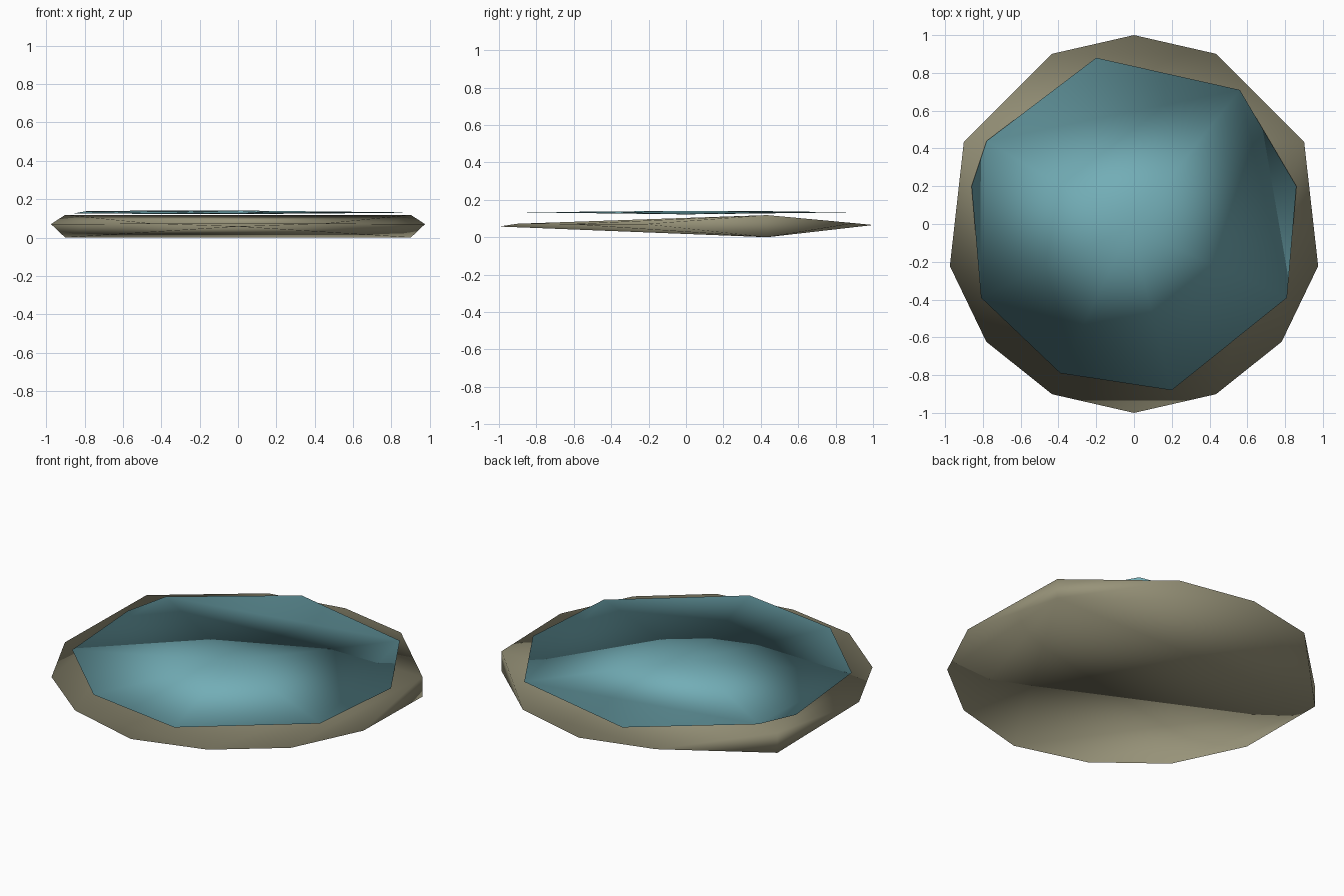
import bpy, bmesh
from math import sin, cos, radians

cube = bpy.data.objects.get("Cube")
if cube:
    bpy.data.objects.remove(cube, do_unlink=True)


def make_material(name, rgb):
    mat = bpy.data.materials.new(name)
    mat.use_nodes = True
    mat.diffuse_color = (*rgb, 1)
    mat.node_tree.nodes["Principled BSDF"].inputs["Base Color"].default_value = (*rgb, 1)
    return mat


def hull_part(name, points, mat):
    """Closed convex solid around the points, smoothly shaded all over."""
    bm = bmesh.new()
    for p in points:
        bm.verts.new(p)
    result = bmesh.ops.convex_hull(bm, input=bm.verts[:])
    loose = {g for g in result["geom_interior"] + result["geom_unused"]
             if isinstance(g, bmesh.types.BMVert)}
    bmesh.ops.delete(bm, geom=list(loose), context='VERTS')
    bmesh.ops.recalc_face_normals(bm, faces=bm.faces[:])
    for face in bm.faces:
        face.smooth = True
    mesh = bpy.data.meshes.new(name)
    bm.to_mesh(mesh)
    bm.free()
    mesh.materials.append(mat)
    obj = bpy.data.objects.new(name, mesh)
    bpy.context.collection.objects.link(obj)
    return obj


stone = make_material("warm grey stone", (0.31, 0.29, 0.19))
water = make_material("teal water", (0.17, 0.42, 0.47))

# Base: faceted rim, thickest along a ridge behind the middle
STEP = 360 / 14
base_points = [(0, 1, 0.065), (0, -1, 0.057)]
for side in (-1, 1):
    for step, z in ((1, 0.075), (4, 0.07), (5, 0.07), (6, 0.072)):
        a = radians(step * STEP)
        base_points.append((side * sin(a), cos(a), z))
    a = radians(2.5 * STEP)
    for z in (0.0, 0.118):
        base_points.append((side * sin(a), cos(a), z))
hull_part("stone_base", base_points, stone)

# Water: thin irregular lens floating just above the base
water_points = [
    (-0.20, 0.88, 0.133), (0.56, 0.71, 0.134), (0.86, 0.20, 0.129),
    (0.81, -0.39, 0.132), (0.20, -0.88, 0.133), (-0.39, -0.79, 0.134),
    (-0.81, -0.39, 0.134), (-0.86, 0.20, 0.125), (-0.78, 0.44, 0.139),
    (-0.02, -0.02, 0.141), (0, 0, 0.122),
]
hull_part("water_surface", water_points, water)
